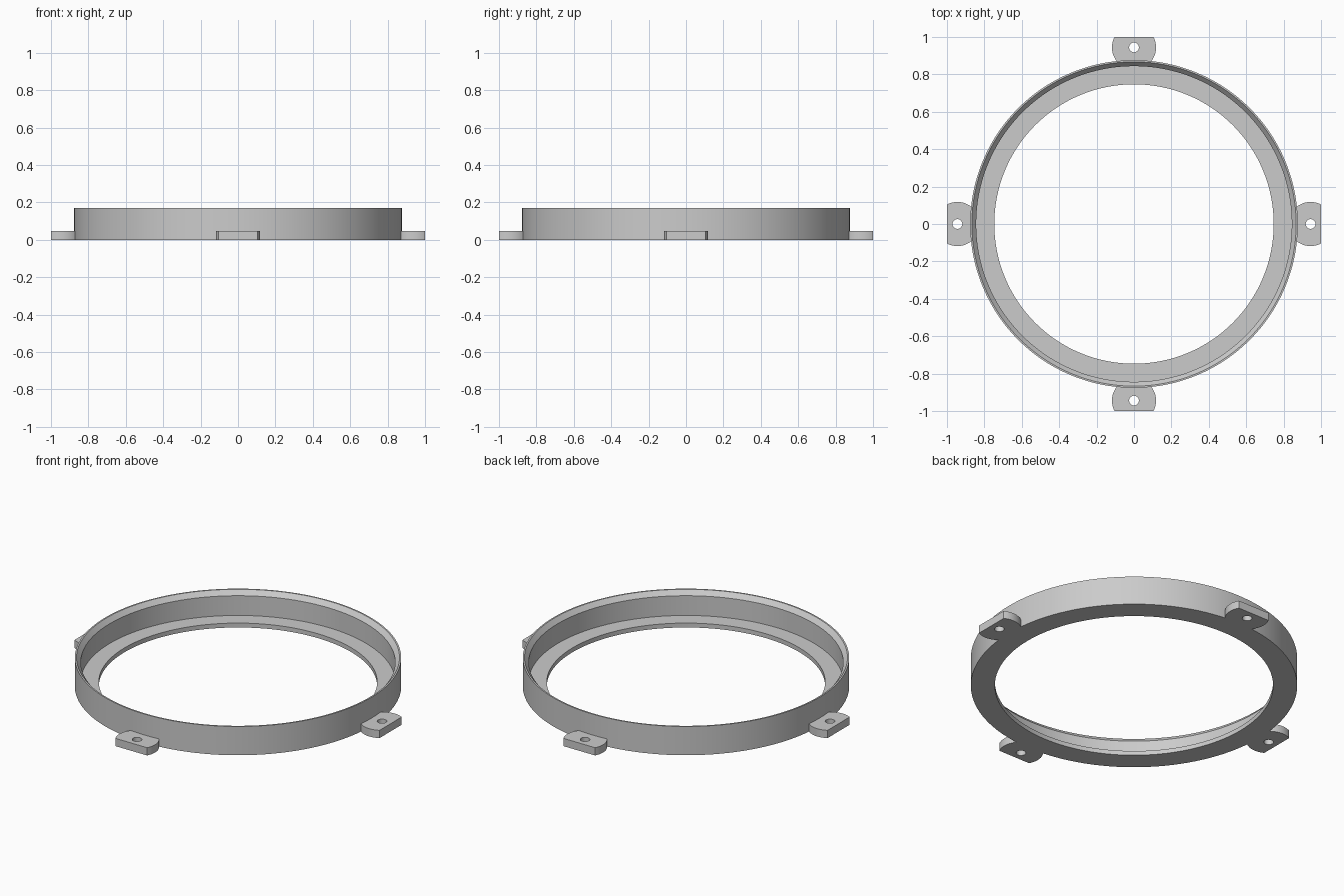
import bpy, bmesh, math

if "Cube" in bpy.data.objects:
    bpy.data.objects.remove(bpy.data.objects["Cube"])

SEG = 128
grey = bpy.data.materials.new("light_grey")
grey.diffuse_color = (0.6, 0.6, 0.6, 1)
grey.use_nodes = True
grey.node_tree.nodes["Principled BSDF"].inputs["Base Color"].default_value = grey.diffuse_color


def finish(bm, name):
    bmesh.ops.recalc_face_normals(bm, faces=bm.faces)
    me = bpy.data.meshes.new(name)
    bm.to_mesh(me)
    bm.free()
    me.materials.append(grey)
    ob = bpy.data.objects.new(name, me)
    bpy.context.collection.objects.link(ob)
    bpy.ops.object.select_all(action='DESELECT')
    ob.select_set(True)
    bpy.context.view_layer.objects.active = ob
    bpy.ops.object.shade_smooth_by_angle(angle=math.radians(25))
    return ob


# Ring: lathed section with a bottom flange and a chamfered inner rim
section = [(0.747, 0), (0.876, 0), (0.876, 0.17), (0.867, 0.17),
           (0.844, 0.143), (0.844, 0.026), (0.747, 0.026)]
bm = bmesh.new()
rings = []
for i in range(SEG):
    a = 2 * math.pi * i / SEG
    rings.append([bm.verts.new((r * math.cos(a), r * math.sin(a), z)) for r, z in section])
for i in range(SEG):
    p, q = rings[i], rings[(i + 1) % SEG]
    for j in range(len(section)):
        k = (j + 1) % len(section)
        bm.faces.new((p[j], q[j], q[k], p[k]))
finish(bm, "ring_body")


# Mounting tabs: round lug cut flat at its outer end, fitted to the ring wall
C, R, HOLE, H, WALL = 0.944, 0.118, 0.026, 0.046, 0.874
N = 48


def lug_radius(t):
    """Distance from the hole centre to the lug outline at angle t."""
    c = math.cos(t)
    d = R
    if c > 0:
        d = min(d, (1.0 - C) / c)
    # where the ray meets the ring wall
    disc = (C * c) ** 2 - (C * C - WALL * WALL)
    if c < 0 and disc > 0:
        d = min(d, -C * c - math.sqrt(disc))
    return d


corner = math.acos((1.0 - C) / R)
join = math.acos((WALL ** 2 - C ** 2 - R ** 2) / (2 * C * R))
angles = [2 * math.pi * i / N for i in range(N)]
angles = sorted(angles + [corner, -corner % (2 * math.pi), join, 2 * math.pi - join])

for n, name in enumerate(("right", "back", "left", "front")):
    turn = n * math.pi / 2
    bm = bmesh.new()

    def loop(radius, z):
        out = []
        for t in angles:
            d = radius(t)
            x, y = C + d * math.cos(t), d * math.sin(t)
            out.append(bm.verts.new((x * math.cos(turn) - y * math.sin(turn),
                                     x * math.sin(turn) + y * math.cos(turn), z)))
        return out

    loops = [loop(lug_radius, 0), loop(lug_radius, H),
             loop(lambda t: HOLE, H), loop(lambda t: HOLE, 0)]
    m = len(angles)
    for a, b in zip(loops, loops[1:] + loops[:1]):
        for i in range(m):
            k = (i + 1) % m
            bm.faces.new((a[i], a[k], b[k], b[i]))
    bmesh.ops.remove_doubles(bm, verts=bm.verts, dist=1e-5)
    finish(bm, name + "_mounting_tab")
